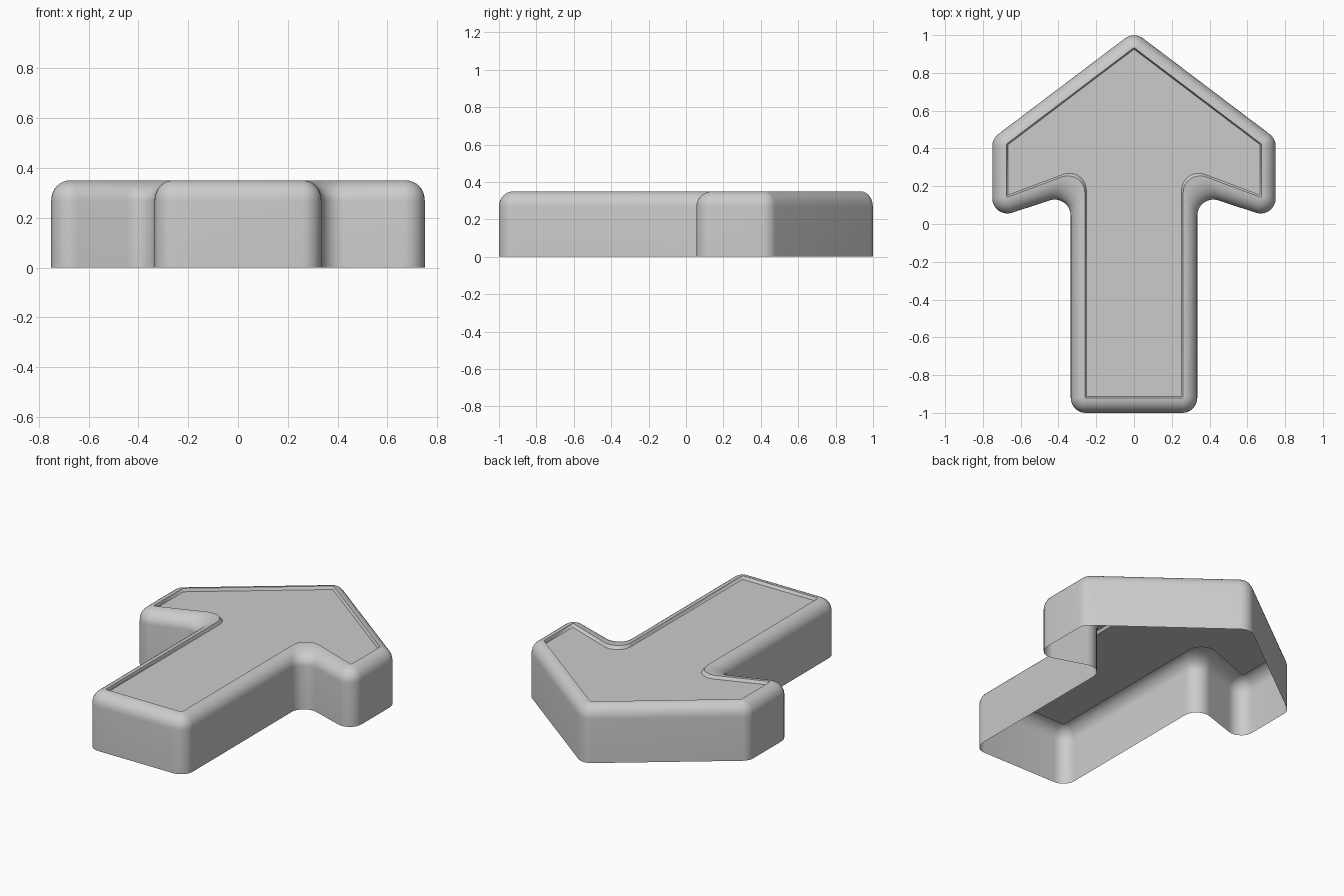
import bpy, bmesh, math
from mathutils import Vector

if "Cube" in bpy.data.objects:
    bpy.data.objects.remove(bpy.data.objects["Cube"], do_unlink=True)

HEIGHT, ROUND, RECESS = 0.35, 0.08, 0.018
ARC_STEPS, RIM_STEPS = 8, 8

# Right half of each outline: shaft end, inner corner, barb, shoulder, tip
OUTER = [(0.335, -1), (0.335, 0.162), (0.75, 0.025), (0.75, 0.452), (0, 1.019)]
INNER = [(0.252, -0.912), (0.252, 0.309), (0.667, 0.153), (0.667, 0.42), (0, 0.925)]


def fillet(prev, corner, nxt, radius):
    """Points of an arc that rounds one corner."""
    if radius == 0:
        return [corner] * (ARC_STEPS + 1)
    u, v = (prev - corner).normalized(), (nxt - corner).normalized()
    half = u.angle(v) / 2
    bisector = (u + v).normalized()
    centre = corner + bisector * radius / math.sin(half)
    start = corner + u * radius / math.tan(half) - centre
    end = corner + v * radius / math.tan(half) - centre
    return [centre + start.slerp(end, i / ARC_STEPS) * radius
            for i in range(ARC_STEPS + 1)]


def outline(half, convex_radius, concave_radius):
    """Mirror the half outline and round its corners."""
    pts = [Vector(p) for p in half]
    pts += [Vector((-p.x, p.y)) for p in reversed(pts[:-1])]
    loop = []
    for i, p in enumerate(pts):
        radius = concave_radius if i in (1, len(pts) - 2) else convex_radius
        loop += fillet(pts[i - 1], p, pts[(i + 1) % len(pts)], radius)
    return loop


outer = outline(OUTER, ROUND, 0.085)
inner = outline(INNER, 0, 0.09)

# Side wall, rounded rim, then the step down to the panel: (blend, height)
profile = [(1, 0)]
for k in range(RIM_STEPS + 1):
    a = math.pi / 2 * k / RIM_STEPS
    profile.append((0.1 + 0.9 * math.cos(a), HEIGHT - ROUND + ROUND * math.sin(a)))
profile.append((0, HEIGHT - RECESS))

bm = bmesh.new()
rings = []
for t, z in profile:
    rings.append([bm.verts.new((*p.lerp(q, t), z)) for p, q in zip(inner, outer)])
count = len(outer)
for low, high in zip(rings, rings[1:]):
    for i in range(count):
        j = (i + 1) % count
        bm.faces.new((low[i], low[j], high[j], high[i]))

# Flat top panel; the underside stays open
bm.faces.new(rings[-1])
bmesh.ops.remove_doubles(bm, verts=bm.verts, dist=0.0005)

mesh = bpy.data.meshes.new("arrow_shell")
bm.to_mesh(mesh)
bm.free()
arrow = bpy.data.objects.new("arrow_shell", mesh)
bpy.context.collection.objects.link(arrow)

# Plain grey
grey = bpy.data.materials.new("grey")
grey.use_nodes = True
colour = (0.6, 0.6, 0.6, 1)
grey.diffuse_color = colour
grey.node_tree.nodes["Principled BSDF"].inputs["Base Color"].default_value = colour
mesh.materials.append(grey)

bpy.context.view_layer.objects.active = arrow
arrow.select_set(True)
bpy.ops.object.shade_smooth_by_angle(angle=math.radians(35))
